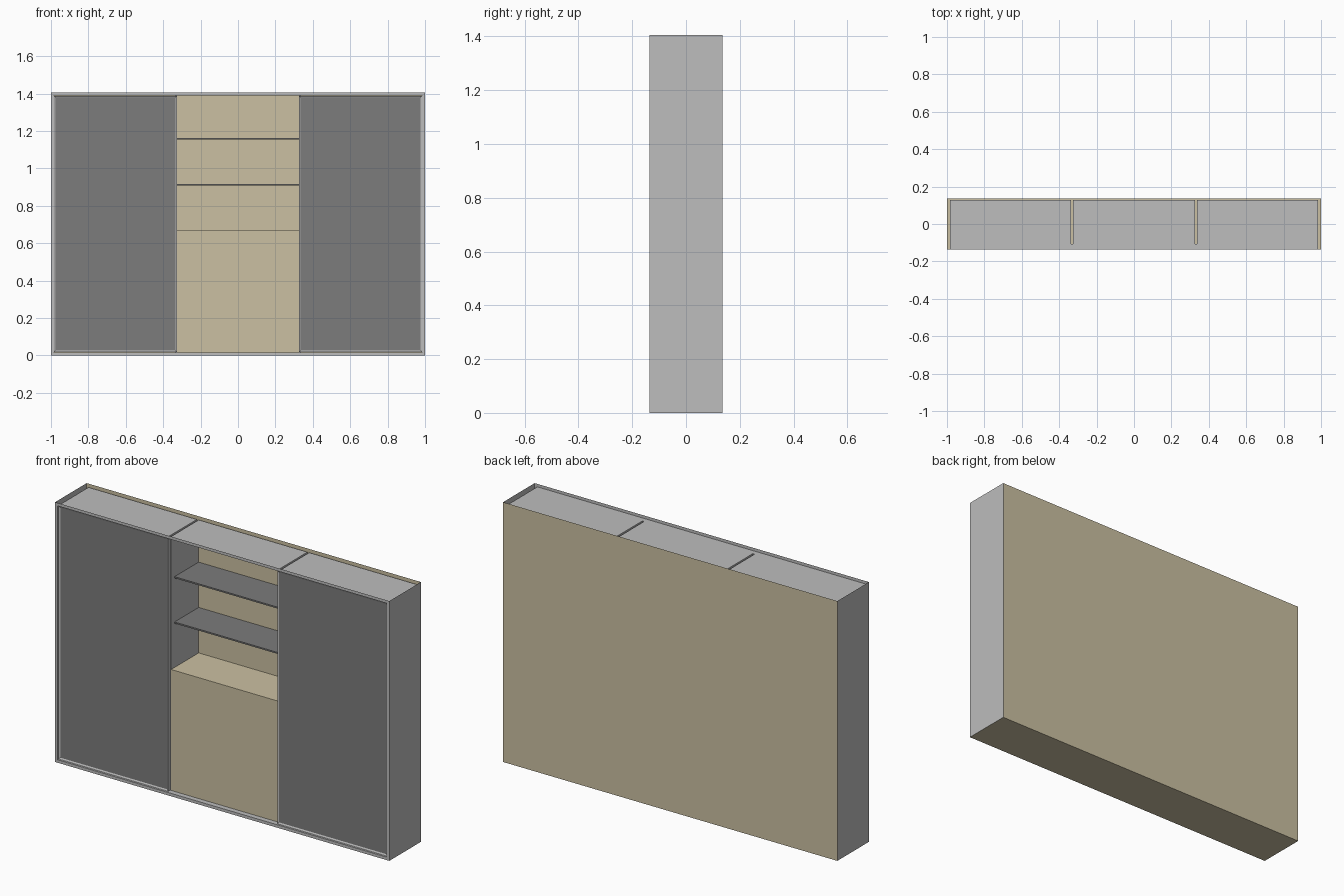
import bpy, bmesh

cube = bpy.data.objects.get("Cube")
if cube:
    bpy.data.objects.remove(cube, do_unlink=True)


def material(name, rgb):
    m = bpy.data.materials.new(name)
    m.use_nodes = True
    m.diffuse_color = (*rgb, 1)
    m.node_tree.nodes["Principled BSDF"].inputs["Base Color"].default_value = (*rgb, 1)
    return m


GREY = material("light grey board", (0.51, 0.51, 0.51))
DARK = material("dark grey panel", (0.2, 0.2, 0.2))
TAN = material("tan board", (0.6, 0.53, 0.36))

ALL = ("left", "right", "front", "back", "top", "bottom")
NORMALS = {"right": (0, -1), "left": (0, 1), "front": (1, -1),
           "back": (1, 1), "bottom": (2, -1), "top": (2, 1)}


def box(name, lo, hi, mats, sides=ALL, tan_sides=(), inward=False, inset=0):
    """Box keeping only the named sides; the front can hold a sunken panel."""
    bm = bmesh.new()
    bmesh.ops.create_cube(bm, size=1)
    for v in bm.verts:
        for i in range(3):
            v.co[i] = hi[i] if v.co[i] > 0 else lo[i]
    bm.normal_update()
    drop = []
    for side, (axis, sign) in NORMALS.items():
        face = next(f for f in bm.faces if f.normal[axis] * sign > 0.5)
        if side in tan_sides:
            face.material_index = 1
        if side not in sides:
            drop.append(face)
    if inset:
        front = next(f for f in bm.faces if f.normal.y < -0.5)
        bmesh.ops.inset_region(bm, faces=[front], thickness=inset, depth=-0.004)
        front.material_index = 1
    bmesh.ops.delete(bm, geom=drop, context='FACES')
    if inward:
        bmesh.ops.reverse_faces(bm, faces=bm.faces[:])
    mesh = bpy.data.meshes.new(name)
    bm.to_mesh(mesh)
    bm.free()
    for m in mats:
        mesh.materials.append(m)
    ob = bpy.data.objects.new(name, mesh)
    bpy.context.collection.objects.link(ob)
    return ob


W, D, H = 1.0, 0.135, 1.405      # half width, half depth, height
T = 0.016                        # board thickness
IN, TOP = W - T, H - T           # inner half width, ceiling height
SET, BACK = -0.107, 0.128        # divider front and inner back
CELL, DIV = 0.325, 0.336         # two faces of each divider

# Outer skin, open at the top
box("outer_case", (-W, -D, 0), (W, D, H), [GREY, TAN],
    ("left", "right", "back", "bottom"), ("back", "bottom"))

# Front edges of the case boards
for name, x0, x1, z0, z1 in (("left_front_edge", IN, W, 0, H),
                             ("right_front_edge", -W, -IN, 0, H),
                             ("bottom_front_edge", -IN, IN, 0, T),
                             ("top_front_edge", -IN, IN, TOP, H)):
    box(name, (x0, -D, z0), (x1, 0, z1), [GREY], ("front",))

# Door channel across the whole front
box("door_channel", (-IN, -D, T), (IN, SET, TOP), [GREY],
    ("left", "right", "top", "bottom"), inward=True)

# Three compartments, leaving hollow dividers between them
for name, x0, x1 in (("right_compartment", -IN, -DIV),
                     ("middle_compartment", -CELL, CELL),
                     ("left_compartment", DIV, IN)):
    box(name, (x0, SET, T), (x1, BACK, TOP), [GREY, TAN],
        ("left", "right", "top", "bottom", "back"), ("back",), inward=True)

# Divider front edges and framed doors on both sides
for side, s in (("left", 1), ("right", -1)):
    a, b = sorted((s * CELL, s * DIV))
    box(side + "_divider_edge", (a, SET, T), (b, BACK, TOP), [GREY], ("front",))
    a, b = sorted((s * (CELL + 0.002), s * (IN - 0.001)))
    box(side + "_door", (a, -0.13, T + 0.003), (b, SET - 0.001, TOP - 0.002),
        [GREY, DARK], inset=0.011)

# Closed base cupboard in the middle
box("base_cupboard", (-CELL, SET, T), (CELL, BACK, 0.67), [TAN], ("front", "top"))

# Open shelves above it
for name, z in (("lower_shelf", 0.912), ("upper_shelf", 1.157)):
    box(name, (-CELL, -0.078, z - 0.004), (CELL, BACK, z + 0.004), [DARK])
